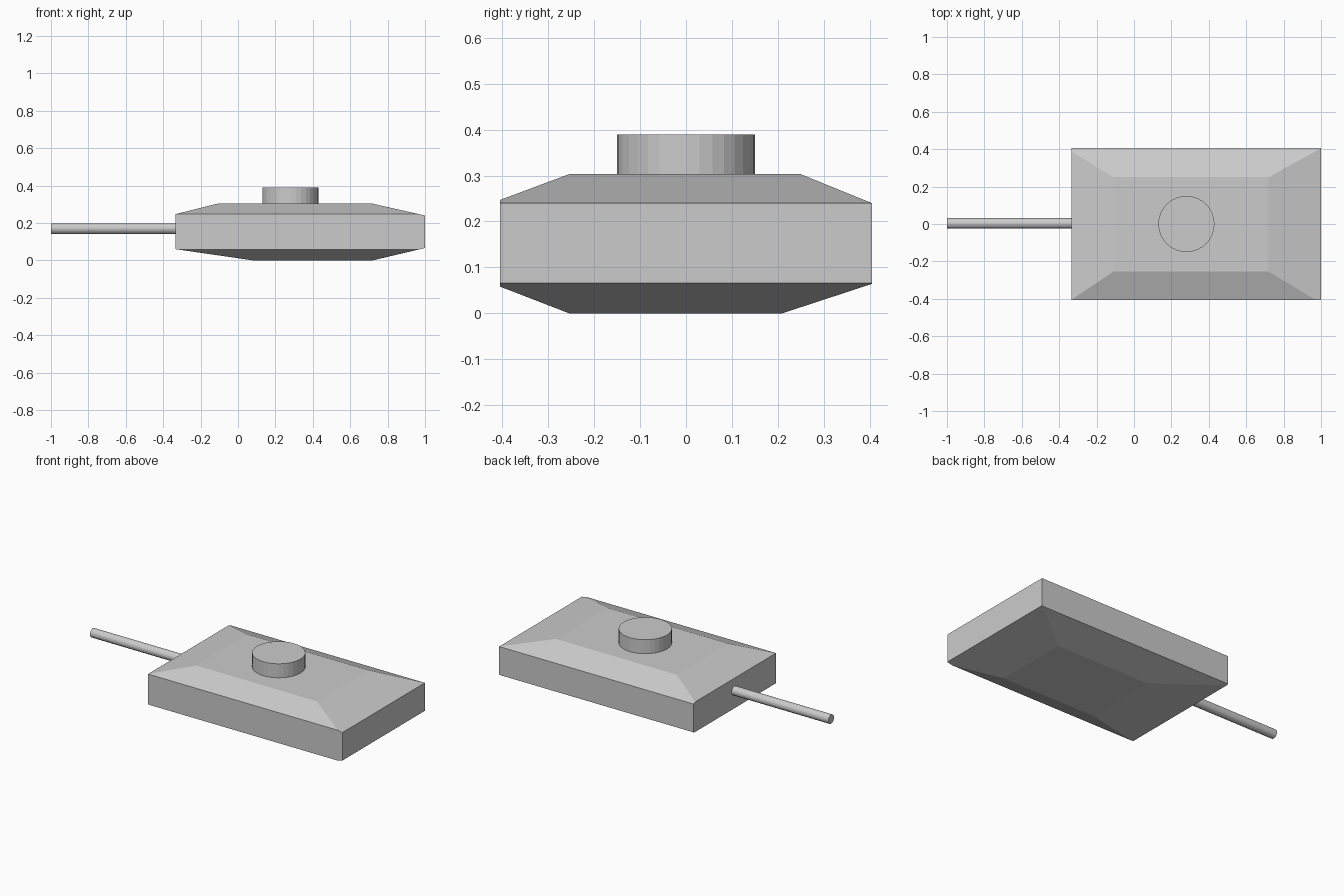
import bpy, bmesh
from math import pi
from mathutils import Matrix, Vector

cube = bpy.data.objects.get("Cube")
if cube:
    bpy.data.objects.remove(cube, do_unlink=True)

GREY = (0.6, 0.6, 0.6, 1)
grey = bpy.data.materials.new("plain_grey")
grey.use_nodes = True
grey.diffuse_color = GREY
grey.node_tree.nodes["Principled BSDF"].inputs["Base Color"].default_value = GREY


def make_object(name, bm):
    bmesh.ops.recalc_face_normals(bm, faces=bm.faces)
    mesh = bpy.data.meshes.new(name)
    bm.to_mesh(mesh)
    bm.free()
    mesh.materials.append(grey)
    obj = bpy.data.objects.new(name, mesh)
    bpy.context.collection.objects.link(obj)
    return obj


def box(x0, x1, y0, y1, z0, z1):
    bm = bmesh.new()
    size = Matrix.Diagonal((x1 - x0, y1 - y0, z1 - z0, 1))
    centre = Matrix.Translation(((x0 + x1) / 2, (y0 + y1) / 2, (z0 + z1) / 2))
    bmesh.ops.create_cube(bm, size=1, matrix=centre @ size)
    return bm


def cylinder(name, radius, length, sides, matrix):
    bm = bmesh.new()
    bmesh.ops.create_cone(bm, cap_ends=True, segments=sides, radius1=radius,
                          radius2=radius, depth=length, matrix=matrix)
    return make_object(name, bm)


def slope(bm, point, normal):
    # Slice off everything outside the plane and close the cut
    geom = bm.verts[:] + bm.edges[:] + bm.faces[:]
    cut = bmesh.ops.bisect_plane(bm, geom=geom, dist=1e-5, plane_co=point,
                                 plane_no=normal, clear_outer=True)
    edges = [e for e in cut["geom_cut"] if isinstance(e, bmesh.types.BMEdge)]
    bmesh.ops.contextual_create(bm, geom=edges)


# Body: a slab with sloped borders above and below
LEFT, RIGHT, FRONT, BACK, TOP = -0.335, 1.0, -0.405, 0.405, 0.303
body = box(LEFT, RIGHT, FRONT, BACK, 0, TOP)

# Each slope: axis, wall position, flat-face border, wall height, flat height
slopes = [
    (0, LEFT, -0.11, 0.247, TOP), (0, RIGHT, 0.72, 0.24, TOP),
    (1, FRONT, -0.255, 0.247, TOP), (1, BACK, 0.25, 0.24, TOP),
    (0, LEFT, 0.08, 0.06, 0), (0, RIGHT, 0.72, 0.066, 0),
    (1, FRONT, -0.255, 0.058, 0), (1, BACK, 0.21, 0.064, 0),
]
for axis, wall, border, wall_z, flat_z in slopes:
    point = Vector((0, 0, wall_z))
    point[axis] = wall
    normal = Vector((0, 0, abs(wall - border) * (1 if flat_z else -1)))
    normal[axis] = abs(flat_z - wall_z) * (1 if wall > border else -1)
    slope(body, point, normal.normalized())
make_object("body", body)

# Round button on top
cylinder("top_button", 0.15, 0.10, 32, Matrix.Translation((0.28, 0, 0.34)))

# Cable leaving the left-hand end
cylinder("cable", 0.028, 0.70, 16,
         Matrix.Translation((-0.65, 0.003, 0.17)) @ Matrix.Rotation(pi / 2, 4, "Y"))
